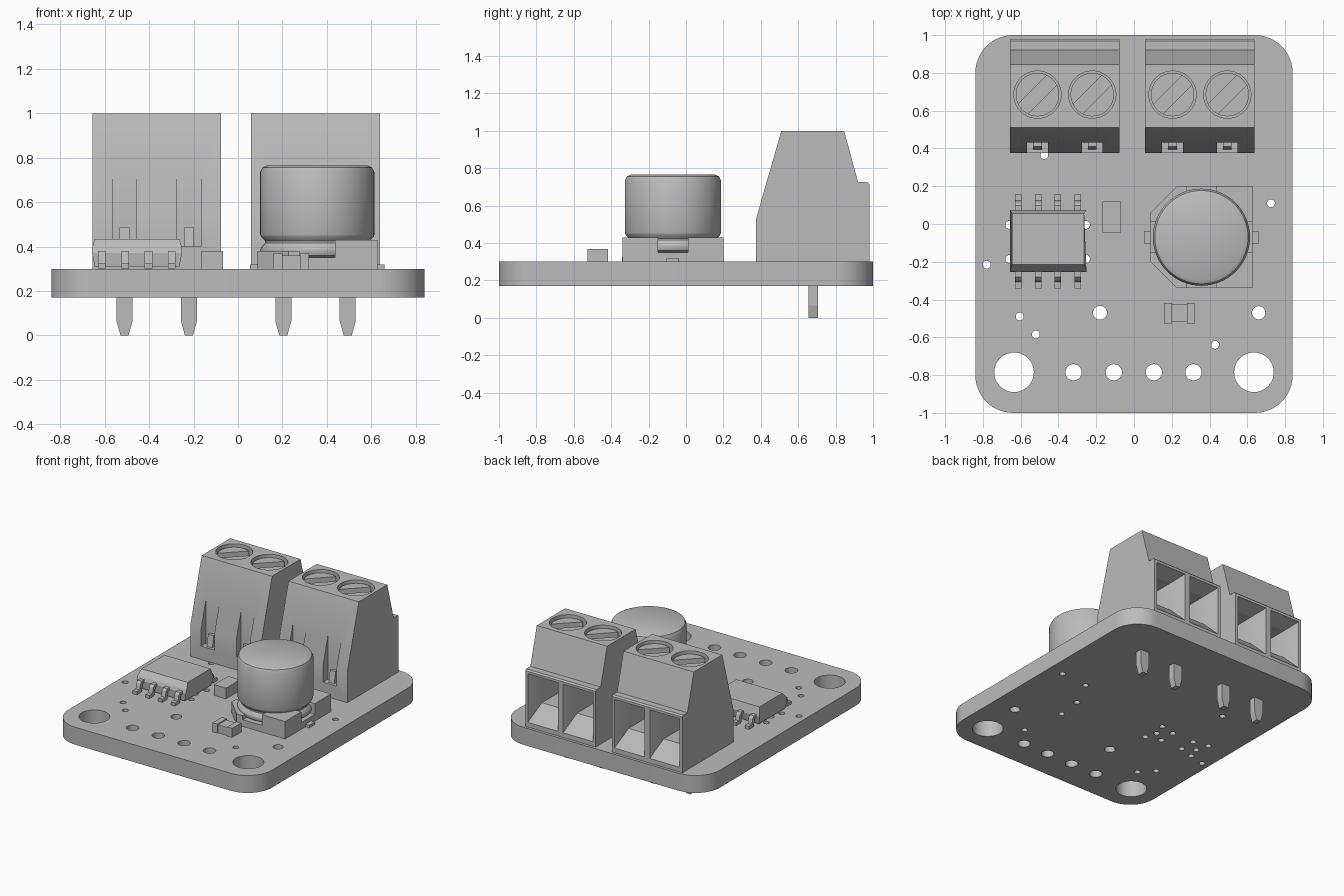
import bpy, bmesh, math
from mathutils import Matrix, Vector

cube = bpy.data.objects.get("Cube")
if cube:
    bpy.data.objects.remove(cube)

grey = bpy.data.materials.new("plain grey")
grey.use_nodes = True
tone = (0.5, 0.5, 0.5, 1)
grey.diffuse_color = tone
grey.node_tree.nodes["Principled BSDF"].inputs["Base Color"].default_value = tone


def make(name, bm):
    bmesh.ops.recalc_face_normals(bm, faces=bm.faces)
    mesh = bpy.data.meshes.new(name)
    bm.to_mesh(mesh)
    bm.free()
    mesh.materials.append(grey)
    ob = bpy.data.objects.new(name, mesh)
    bpy.context.collection.objects.link(ob)
    return ob


def smooth(ob):
    bpy.ops.object.select_all(action='DESELECT')
    ob.select_set(True)
    bpy.context.view_layer.objects.active = ob
    bpy.ops.object.shade_smooth_by_angle(angle=math.radians(35))


def prism(bm, profile, lo, hi, axis):
    """Extrude a closed 2D profile from lo to hi along x, y or z."""
    place = {'x': lambda a, b, c: (c, a, b), 'y': lambda a, b, c: (a, c, b),
             'z': lambda a, b, c: (a, b, c)}[axis]
    face = bm.faces.new([bm.verts.new(place(a, b, lo)) for a, b in profile])
    out = bmesh.ops.extrude_face_region(bm, geom=[face])["geom"]
    move = Vector(place(0, 0, hi - lo))
    bmesh.ops.translate(bm, verts=[v for v in out if isinstance(v, bmesh.types.BMVert)], vec=move)


def box(bm, x0, x1, y0, y1, z0, z1):
    prism(bm, [(x0, y0), (x1, y0), (x1, y1), (x0, y1)], z0, z1, 'z')


def disc(bm, x, y, r, z0, z1, sides=32):
    ring = [math.tau * i / sides for i in range(sides)]
    prism(bm, [(x + r * math.cos(t), y + r * math.sin(t)) for t in ring], z0, z1, 'z')


def frustum(bm, rect_a, ya, rect_b, yb):
    """Join two x/z rectangles (x0, x1, z0, z1) standing at two depths."""
    rings = [[bm.verts.new(p) for p in ((a, y, c), (b, y, c), (b, y, d), (a, y, d))]
             for (a, b, c, d), y in ((rect_a, ya), (rect_b, yb))]
    for ring in rings:
        bm.faces.new(ring)
    for i in range(4):
        j = (i + 1) % 4
        bm.faces.new((rings[0][i], rings[0][j], rings[1][j], rings[1][i]))


def cut(ob, bm):
    cutter = make("cutter", bm)
    cutter.hide_render = True
    mod = ob.modifiers.new("cut", 'BOOLEAN')
    mod.operation, mod.solver, mod.object = 'DIFFERENCE', 'EXACT', cutter
    bpy.context.view_layer.update()
    graph = bpy.context.evaluated_depsgraph_get()
    mesh = bpy.data.meshes.new_from_object(ob.evaluated_get(graph))
    ob.modifiers.clear()
    ob.data = mesh
    bpy.data.objects.remove(cutter)


# Circuit board with rounded corners
TOP = 0.30
outline = []
for quarter, (sx, sy) in enumerate(((1, 1), (-1, 1), (-1, -1), (1, -1))):
    for i in range(13):
        t = math.pi / 2 * (quarter + i / 12)
        outline.append((sx * 0.64 + 0.2 * math.cos(t), sy * 0.8 + 0.2 * math.sin(t)))
bm = bmesh.new()
prism(bm, outline, 0.17, TOP, 'z')
board = make("circuit_board", bm)

# Mounting holes, header holes and vias
holes = [(s * 0.635, -0.785, 0.105) for s in (-1, 1)]
holes += [(x, -0.785, 0.043) for x in (-0.32, -0.107, 0.105, 0.315)]
holes += [(-0.18, -0.47, 0.037), (0.66, -0.47, 0.035)]
vias = [(-0.605, -0.49), (-0.52, -0.585), (0.43, -0.64), (-0.78, -0.215), (0.725, 0.11),
        (-0.475, 0.365), (0.505, 0.09), (0.4, -0.125), (0.38, -0.31)]
for s in (-1, 1):
    x = -0.457
    vias += [(x + s * 0.203, -0.005), (x + s * 0.203, -0.185), (x + s * 0.175, -0.1),
             (x + s * 0.09, -0.15), (x + s * 0.09, -0.03)]
holes += [(x, y, 0.021) for x, y in vias]
bm = bmesh.new()
for x, y, r in holes:
    disc(bm, x, y, r, 0.1, 0.4, 32 if r > 0.03 else 16)
cut(board, bm)
smooth(board)

# Terminal block housing, modelled once around x = 0
bm = bmesh.new()
side = [(0.375, TOP), (0.375, 0.53), (0.51, 1.0), (0.845, 1.0), (0.92, 0.725),
        (0.97, 0.725), (0.98, 0.715), (0.98, TOP)]
prism(bm, side, -0.29, 0.29, 'x')
block = make("terminal_housing", bm)
POLES = (-0.145, 0.145)
bm = bmesh.new()
for x in POLES:
    disc(bm, x, 0.685, 0.125, 0.93, 1.1, 40)
    box(bm, x - 0.055, x + 0.055, 0.3, 0.432, 0.40, 0.9)
    frustum(bm, (x - 0.127, x + 0.127, 0.325, 0.70), 0.99, (x - 0.085, x + 0.085, 0.45, 0.66), 0.87)
cut(block, bm)
bm = bmesh.new()
for x in POLES:
    box(bm, x - 0.085, x + 0.085, 0.6, 0.872, 0.45, 0.66)
cut(block, bm)
smooth(block)

# Slotted screws
bm = bmesh.new()
for x in POLES:
    disc(bm, x, 0.685, 0.115, 0.92, 0.98, 40)
screws = make("terminal_screws", bm)
bm = bmesh.new()
for x in POLES:
    start = len(bm.verts)
    box(bm, -0.2, 0.2, -0.036, 0.036, 0.945, 1.1)
    turn = Matrix.Translation((x, 0.685, 0)) @ Matrix.Rotation(math.pi / 4, 4, 'Z')
    bmesh.ops.transform(bm, matrix=turn, verts=list(bm.verts)[start:])
cut(screws, bm)
smooth(screws)

# Latch nubs in the front slots
bm = bmesh.new()
for x in POLES:
    prism(bm, [(0.395, 0.40), (0.435, 0.40), (0.435, 0.485), (0.41, 0.485)], x - 0.023, x + 0.023, 'x')
nubs = make("terminal_nubs", bm)

# Solder pins with tapered tips
bm = bmesh.new()
for x in POLES:
    prism(bm, [(x - 0.036, TOP), (x - 0.036, 0.065), (x - 0.018, 0), (x + 0.018, 0),
               (x + 0.036, 0.065), (x + 0.036, TOP)], 0.655, 0.705, 'y')
pins = make("terminal_pins", bm)

# Two terminal blocks side by side
for ob in (block, screws, nubs, pins):
    twin = ob.copy()
    twin.name = "second_" + ob.name
    bpy.context.collection.objects.link(twin)
    ob.location.x, twin.location.x = -0.366, 0.349

# Capacitor can, a lathed profile with a crimped neck
CX, CY, R = 0.357, -0.07, 0.257
profile = [(0, 0.35), (R - 0.03, 0.35), (R - 0.008, 0.36), (R, 0.38), (R - 0.003, 0.395),
           (R - 0.022, 0.415), (R - 0.022, 0.425), (R - 0.003, 0.445), (R, 0.455), (R, 0.735),
           (R - 0.01, 0.755), (R - 0.03, 0.765), (0, 0.765)]
bm = bmesh.new()
verts = [bm.verts.new((r, 0, z)) for r, z in profile]
edges = [bm.edges.new(pair) for pair in zip(verts, verts[1:])]
bmesh.ops.spin(bm, geom=verts + edges, cent=(0, 0, 0), axis=(0, 0, 1), angle=math.tau,
               steps=64, use_duplicate=False)
bmesh.ops.remove_doubles(bm, verts=bm.verts, dist=1e-4)
bmesh.ops.translate(bm, verts=bm.verts, vec=(CX, CY, 0))
smooth(make("capacitor_can", bm))

# Capacitor base: chamfered slab, corner walls and leads
H, C = 0.27, 0.14
bm = bmesh.new()
prism(bm, [(CX + H, CY - H), (CX + H, CY + H), (CX - H + C, CY + H), (CX - H, CY + H - C),
           (CX - H, CY - H + C), (CX - H + C, CY - H)], TOP, 0.35, 'z')
for s in (-1, 1):
    prism(bm, [(CX + H, CY + s * H), (CX + H, CY + s * 0.08), (CX + 0.2, CY + s * 0.08),
               (CX + 0.08, CY + s * 0.2), (CX + 0.08, CY + s * H)], 0.35, 0.43, 'z')
    prism(bm, [(CX - H, CY + s * 0.08), (CX - H, CY + s * (H - C)), (CX - H + C, CY + s * H),
               (CX - 0.08, CY + s * H), (CX - 0.08, CY + s * 0.2), (CX - 0.2, CY + s * 0.08)],
          0.35, 0.38, 'z')
make("capacitor_base", bm)
bm = bmesh.new()
for s in (-1, 1):
    x0, x1 = sorted((CX + s * 0.2, CX + s * 0.303))
    box(bm, x0, x1, CY - 0.033, CY + 0.033, TOP, 0.32)
make("capacitor_leads", bm)

# Chip body with drafted sides and one bevelled edge
bm = bmesh.new()
prism(bm, [(-0.25, 0.31), (-0.255, 0.37), (-0.245, 0.395), (-0.215, 0.435), (0.055, 0.435),
           (0.073, 0.37), (0.06, 0.31)], -0.657, -0.252, 'x')
for v in bm.verts:
    if abs(v.co.z - 0.37) > 0.03:
        v.co.x += 0.012 if v.co.x < -0.45 else -0.012
make("chip_body", bm)

# Gull-wing chip leads on both sides
bm = bmesh.new()
gull = [(0.14, 0.36), (0.14, 0.38), (0.19, 0.38), (0.205, 0.365), (0.215, 0.325), (0.25, 0.325),
        (0.25, 0.302), (0.2, 0.302), (0.19, 0.31), (0.18, 0.36)]
for i in range(4):
    x = -0.613 + 0.105 * i
    for s in (-1, 1):
        prism(bm, [(-0.091 + s * y, z) for y, z in gull], x - 0.017, x + 0.017, 'x')
make("chip_leads", bm)

# Small surface-mount parts
bm = bmesh.new()
box(bm, -0.167, -0.068, -0.045, 0.12, TOP, 0.38)
make("small_component", bm)
bm = bmesh.new()
box(bm, 0.19, 0.29, -0.52, -0.425, TOP, 0.36)
make("resistor_body", bm)
bm = bmesh.new()
for x in (0.16, 0.28):
    box(bm, x, x + 0.04, -0.527, -0.418, TOP, 0.368)
make("resistor_caps", bm)
